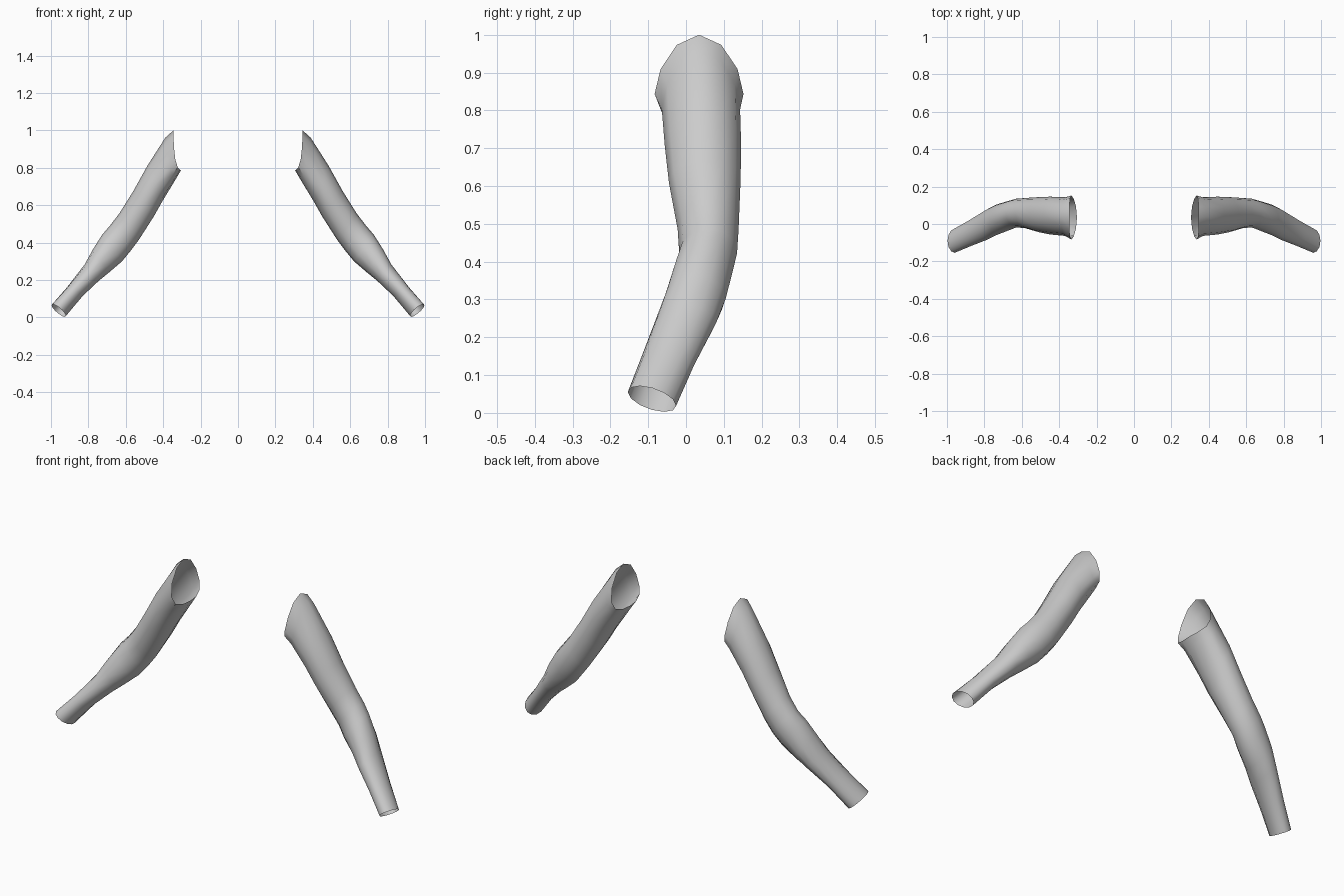
import bpy
from math import sin, cos, tau
from mathutils import Vector

cube = bpy.data.objects.get("Cube")
if cube:
    bpy.data.objects.remove(cube)

fabric = bpy.data.materials.new("plain grey")
fabric.use_nodes = True
grey = (0.6, 0.6, 0.6, 1)
fabric.diffuse_color = grey
fabric.node_tree.nodes["Principled BSDF"].inputs["Base Color"].default_value = grey

SIDES = 12
# Rings from shoulder to wrist:
# outer x, outer z, inner x, inner z, front y, back y, side drop, front-back tilt
RINGS = [
    (.345, 1.0, .305, .787, -.083, .152, .05, 0),
    (.388, .962, .325, .752, -.064, .143, .055, 0),
    (.485, .81, .405, .62, -.056, .146, .01, 0),
    (.56, .675, .45, .54, -.045, .144, 0, 0),
    (.635, .555, .53, .415, -.022, .139, 0, 0),
    (.685, .49, .575, .355, -.018, .135, 0, 0),
    (.725, .444, .62, .30, -.035, .123, 0, 0),
    (.775, .365, .69, .24, -.058, .105, 0, 0),
    (.82, .283, .745, .195, -.083, .08, 0, 0),
    (.915, .16, .83, .115, -.118, .022, 0, .01),
    (.997, .066, .92, .008, -.154, -.026, 0, .018),
]


def ring_points(ux, uz, lx, lz, front, back, drop, tilt):
    centre = Vector(((ux + lx) / 2, (front + back) / 2, (uz + lz) / 2))
    up = Vector(((ux - lx) / 2, 0, (uz - lz) / 2))
    side = Vector((0, (back - front) / 2, -tilt))
    for i in range(SIDES):
        a = tau * i / SIDES
        sag = Vector((drop * 0.2, 0, -drop)) * sin(a) ** 2
        yield centre + up * cos(a) + side * sin(a) + sag


def make_sleeve(name, sign):
    """Open tube lofted through the rings, mirrored by sign."""
    verts = [(p.x * sign, p.y, p.z) for r in RINGS for p in ring_points(*r)]
    faces = []
    for k in range(len(RINGS) - 1):
        for i in range(SIDES):
            a, b = k * SIDES + i, k * SIDES + (i + 1) % SIDES
            quad = (a, b, b + SIDES, a + SIDES)
            faces.append(quad if sign < 0 else quad[::-1])
    mesh = bpy.data.meshes.new(name)
    mesh.from_pydata(verts, [], faces)
    mesh.materials.append(fabric)
    obj = bpy.data.objects.new(name, mesh)
    bpy.context.collection.objects.link(obj)
    bpy.ops.object.select_all(action='DESELECT')
    obj.select_set(True)
    bpy.context.view_layer.objects.active = obj
    bpy.ops.object.shade_smooth_by_angle(angle=0.9)


make_sleeve("left_sleeve", 1)
make_sleeve("right_sleeve", -1)
